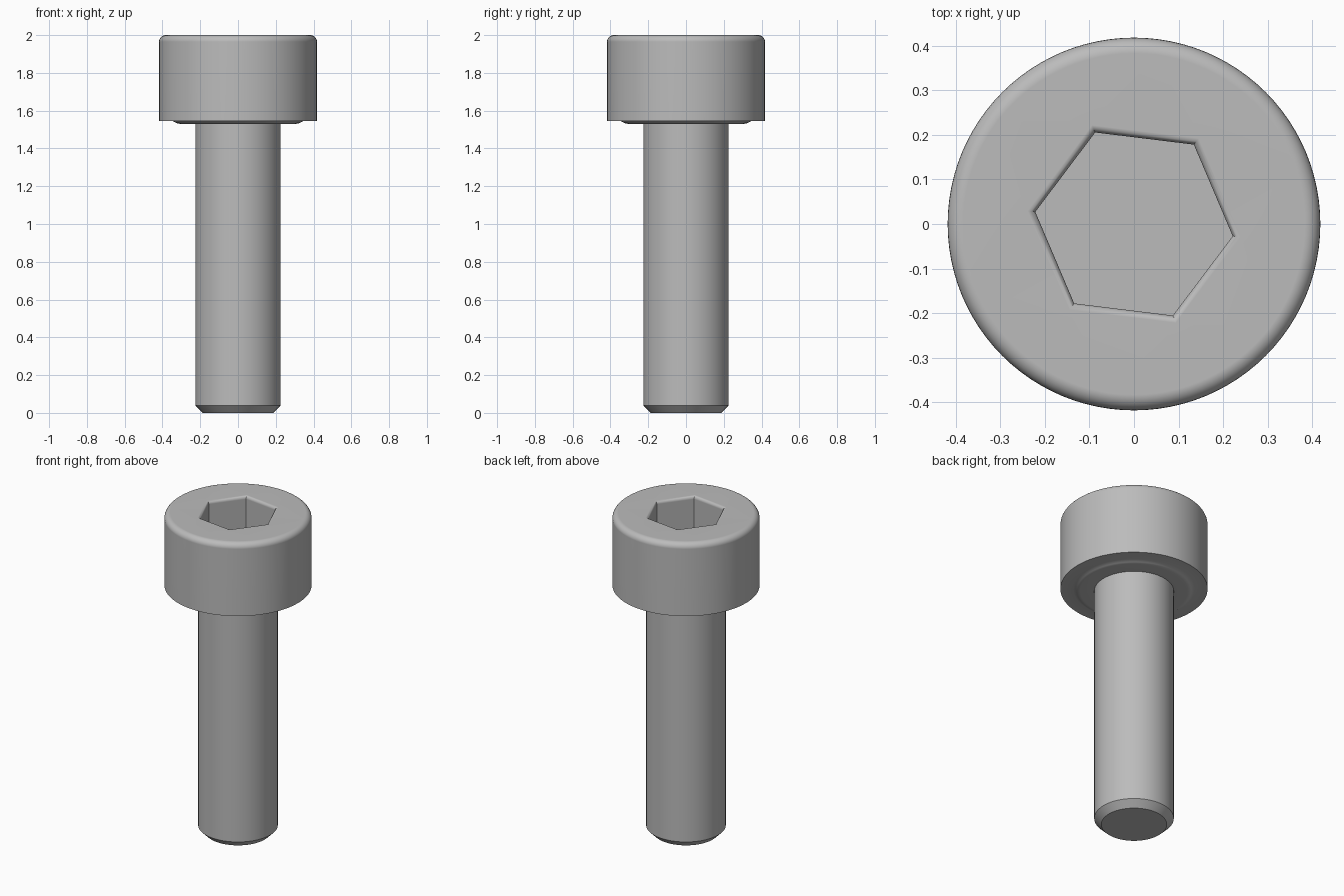
import bpy
import bmesh
from math import sin, cos, pi, radians

cube = bpy.data.objects.get("Cube")
if cube:
    bpy.data.objects.remove(cube, do_unlink=True)

SIDES = 96
TOP = 2.0
HEAD_R, HEAD_BASE, HEAD_FILLET = 0.418, 1.545, 0.035
SHANK_R, CHAMFER = 0.226, 0.04
SOCKET_R, SOCKET_FILLET, SOCKET_DEPTH = 0.223, 0.018, 0.235
SOCKET_TURN = radians(-7)
STEPS = 6

steel = bpy.data.materials.new("grey steel")
steel.use_nodes = True
colour = (0.5, 0.5, 0.5, 1)
steel.diffuse_color = colour
steel.node_tree.nodes["Principled BSDF"].inputs["Base Color"].default_value = colour


def add_ring(bm, radius, z, sides, turn=0.0):
    return [bm.verts.new((radius * cos(turn + 2 * pi * i / sides),
                          radius * sin(turn + 2 * pi * i / sides), z))
            for i in range(sides)]


def loft(bm, profile, sides, turn=0.0):
    """Join rings along a (radius, z) profile; return the rings."""
    rings = [add_ring(bm, r, z, sides, turn) for r, z in profile]
    for a, b in zip(rings, rings[1:]):
        for i in range(sides):
            j = (i + 1) % sides
            bm.faces.new((a[i], a[j], b[j], b[i]))
    return rings


def ring_edges(bm, ring):
    return [bm.edges.get((ring[i - 1], ring[i])) for i in range(len(ring))]


arc = [pi / 2 * i / STEPS for i in range(STEPS + 1)]
bm = bmesh.new()

# Turned body: chamfered tip, shank, bearing collar, head with rounded rim
profile = [(SHANK_R - CHAMFER, 0), (SHANK_R, CHAMFER), (SHANK_R, 1.53),
           (0.305, 1.53), (0.325, 1.534), (0.345, HEAD_BASE),
           (HEAD_R, HEAD_BASE)]
profile += [(HEAD_R - HEAD_FILLET * (1 - cos(a)),
             TOP - HEAD_FILLET * (1 - sin(a))) for a in arc]
body = loft(bm, profile, SIDES)
bm.faces.new(body[0][::-1])

# Hexagonal socket with a rounded mouth
profile = [(SOCKET_R + SOCKET_FILLET * (1 - sin(a)),
            TOP - SOCKET_FILLET * (1 - cos(a))) for a in arc]
profile.append((SOCKET_R, TOP - SOCKET_DEPTH))
socket = loft(bm, profile, 6, SOCKET_TURN)
bm.faces.new(socket[-1])

# Flat top between the rim and the socket mouth
bmesh.ops.triangle_fill(
    bm, use_beauty=True,
    edges=ring_edges(bm, body[-1]) + ring_edges(bm, socket[0]))
bmesh.ops.recalc_face_normals(bm, faces=bm.faces)

mesh = bpy.data.meshes.new("socket_head_bolt")
bm.to_mesh(mesh)
bm.free()
mesh.materials.append(steel)
mesh.shade_smooth()
mesh.set_sharp_from_angle(angle=radians(30))

bolt = bpy.data.objects.new("socket_head_bolt", mesh)
bpy.context.collection.objects.link(bolt)
normals = bolt.modifiers.new("Even shading", 'WEIGHTED_NORMAL')
normals.keep_sharp = True
